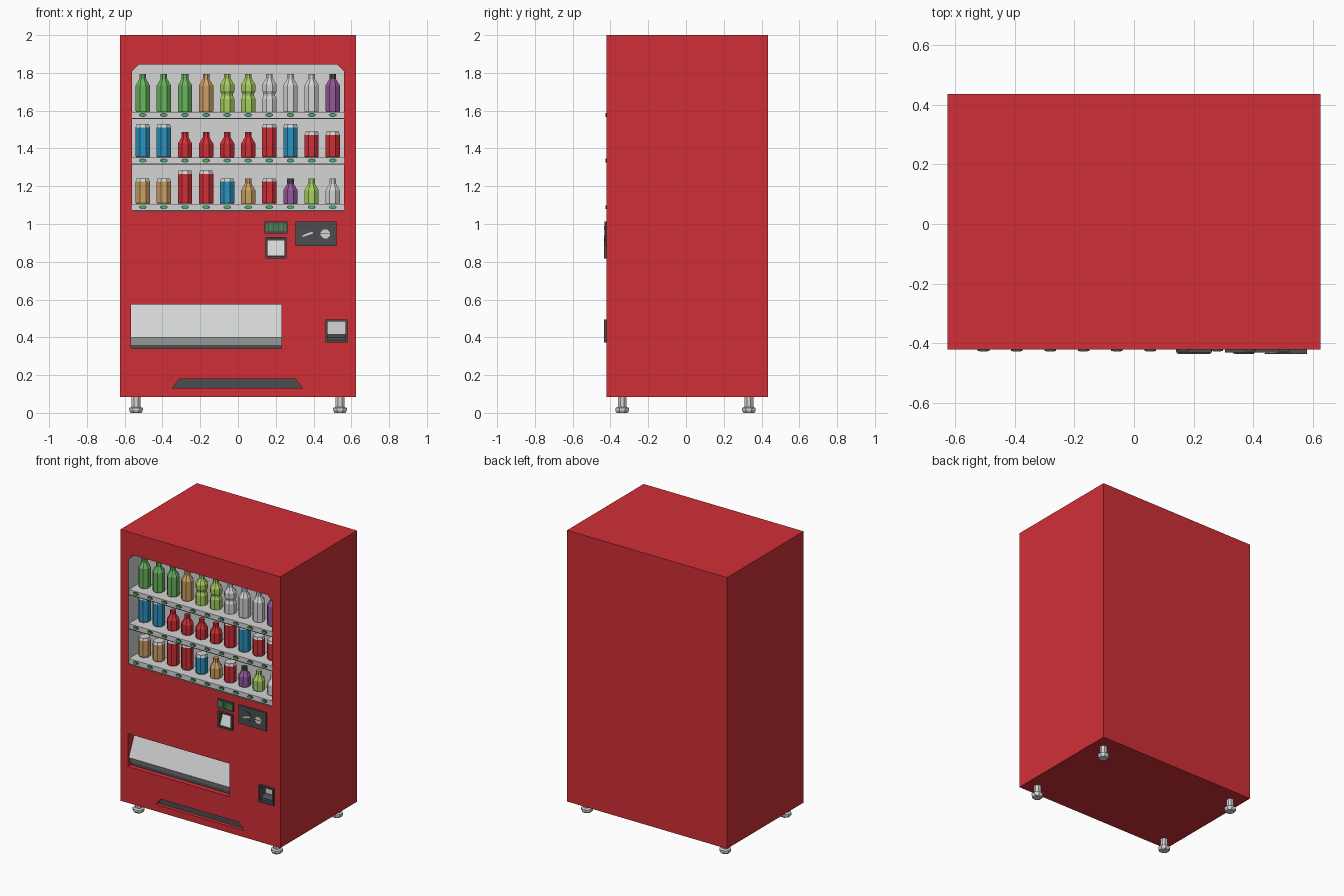
import bpy, bmesh, math

if "Cube" in bpy.data.objects:
    bpy.data.objects.remove(bpy.data.objects["Cube"])

F = -0.42  # y of the cabinet front


def mat(name, r, g, b):
    m = bpy.data.materials.new(name)
    m.diffuse_color = [((c / 255 + 0.055) / 1.055) ** 2.4 for c in (r, g, b)] + [1]
    m.use_nodes = True
    m.node_tree.nodes["Principled BSDF"].inputs["Base Color"].default_value = m.diffuse_color
    return m


RED = mat("red", 208, 47, 55)
GREY = mat("light_grey", 211, 213, 212)
DARK = mat("dark_grey", 76, 77, 78)
GLOW = mat("display_green", 60, 190, 95)
GREEN = mat("bottle_green", 104, 180, 92)
TAN = mat("tan", 204, 160, 100)
LIME = mat("lime", 168, 206, 95)
BLUE = mat("blue", 44, 146, 192)
PURPLE = mat("purple", 148, 88, 152)


def finish(name, bm, mats):
    bmesh.ops.recalc_face_normals(bm, faces=bm.faces[:])
    me = bpy.data.meshes.new(name)
    bm.to_mesh(me)
    bm.free()
    for m in mats:
        me.materials.append(m)
    ob = bpy.data.objects.new(name, me)
    bpy.context.collection.objects.link(ob)
    return ob


def prism(name, pts, a, b, m, axis="y"):
    """Polygon in xz extruded along y, or polygon in yz extruded along x."""
    bm = bmesh.new()
    put = (lambda p, d: (p[0], d, p[1])) if axis == "y" else (lambda p, d: (d, p[0], p[1]))
    A = [bm.verts.new(put(p, a)) for p in pts]
    B = [bm.verts.new(put(p, b)) for p in pts]
    bm.faces.new(A)
    bm.faces.new(B)
    for i in range(len(pts)):
        j = (i + 1) % len(pts)
        bm.faces.new((A[i], A[j], B[j], B[i]))
    return finish(name, bm, [m])


def rect(x0, x1, z0, z1):
    return [(x0, z0), (x1, z0), (x1, z1), (x0, z1)]


def disc(cx, cz, rx, rz, n=8):
    return [(cx + rx * math.cos((i + .5) * math.tau / n),
             cz + rz * math.sin((i + .5) * math.tau / n)) for i in range(n)]


def lathe(name, prof, x, y, z, mats, top_from=99, low_to=-1, n=8):
    """Turned part; bands from top_from up (and up to low_to) take the second material."""
    bm = bmesh.new()
    rings = [[bm.verts.new((x + r * math.cos((i + .5) * math.tau / n),
                            y + r * math.sin((i + .5) * math.tau / n), z + h))
              for i in range(n)] for r, h in prof]
    for k in range(len(rings) - 1):
        for i in range(n):
            j = (i + 1) % n
            f = bm.faces.new((rings[k][i], rings[k][j], rings[k + 1][j], rings[k + 1][i]))
            f.material_index = int(k >= top_from or k <= low_to)
    bm.faces.new(rings[0]).material_index = int(low_to >= 0)
    bm.faces.new(rings[-1]).material_index = int(top_from < 99)
    return finish(name, bm, mats)


# Cabinet: closed box whose front has recesses (outline, depth, material index)
window = [(-.56, 1.065), (.56, 1.065), (.56, 1.81), (.525, 1.845), (-.525, 1.845), (-.56, 1.81)]
vent = [(-.347, .132), (.341, .132), (.304, .18), (-.31, .18)]
holes = [(window, .15, 1, 1),
         (rect(-.567, .229, .341, .574), .10, 0, 2),
         (vent, .025, 0, 2),
         (rect(.155, .247, .828, .92), .05, 2, 2),
         (rect(.473, .57, .383, .485), .05, 2, 1)]
bm = bmesh.new()
front_edges = []


def tube(pts, y1, wall, back):
    A = [bm.verts.new((px, F, pz)) for px, pz in pts]
    B = [bm.verts.new((px, y1, pz)) for px, pz in pts]
    for i in range(len(pts)):
        j = (i + 1) % len(pts)
        bm.faces.new((A[i], A[j], B[j], B[i])).material_index = wall
        front_edges.append(bm.edges.get((A[i], A[j])))
    bm.faces.new(B).material_index = back


tube(rect(-.625, .625, .085, 2.0), .435, 0, 0)
for pts, depth, wall, back in holes:
    tube(pts, F + depth, wall, back)
bmesh.ops.triangle_fill(bm, use_beauty=True, edges=front_edges, normal=(0, -1, 0))
finish("cabinet", bm, [RED, GREY, DARK])

# Feet
for sx in (-1, 1):
    for y in (-.338, .333):
        lathe("foot", [(.031, 0), (.039, .012), (.039, .026), (.025, .032), (.025, .09)],
              sx * .54, y, 0, [GREY])


# Drinks
def bottle(kind, x, z, m, cap):
    h = .202 if kind != "small" else .135
    if kind == "waist":
        prof = [(.041, 0), (.041, .07), (.033, .085), (.033, .095), (.041, .11),
                (.041, .145), (.019, .178), (.019, h)]
    else:
        s = h - .062
        prof = [(.037, 0), (.041, .006), (.041, s), (.019, s + .035), (.019, h)]
    lathe("bottle", prof, x, F + .097, z, [m, DARK], len(prof) - 2 if cap else 99)


def can(kind, x, z, m):
    h = .178 if kind == "tallcan" else .137
    lathe("can", [(.036, 0), (.041, .006), (.041, h - .018), (.036, h - .004), (.036, h)],
          x, F + .097, z, [m, GREY], 2, 0)


T, W, S, C, K = "tall", "waist", "small", "tallcan", "shortcan"
rows = [
    (1.593, [(T, GREEN)] * 3 + [(T, TAN)] + [(W, LIME)] * 2 + [(W, GREY)] + [(T, GREY)] * 2
     + [(T, PURPLE)]),
    (1.352, [(C, BLUE)] * 2 + [(S, RED)] * 4 + [(C, RED), (C, BLUE)] + [(K, RED)] * 2),
    (1.105, [(K, TAN)] * 2 + [(C, RED)] * 2 + [(K, BLUE), (S, TAN), (K, RED), (S, PURPLE),
                                               (S, LIME), (S, GREY)]),
]
for z, drinks in rows:
    # Shelf with dark lower trim
    prism("shelf", rect(-.56, .56, z - .032, z), F + .001, F + .15, GREY)
    prism("shelf_trim", rect(-.56, .56, z - .038, z - .032), F + .001, F + .15, DARK)
    for i, (kind, m) in enumerate(drinks):
        x = -.504 + i * .1117
        if kind in (C, K):
            can(kind, x, z, m)
        else:
            bottle(kind, x, z, m, m is PURPLE)
        # Selection button
        prism("button_rim", disc(x, z - .016, .021, .011), F - .006, F + .003, DARK)
        prism("button_light", disc(x, z - .016, .015, .007), F - .007, F - .005, GLOW)

# Green readout: dark box with lit bars
prism("readout", rect(.14, .262, .951, 1.014), F - .011, F, DARK)
for i in range(4):
    for dx in (-.008, .008):
        x = .162 + i * .026 + dx
        prism("readout_bar", rect(x - .003, x + .003, .962, 1.003), F - .0125, F - .01, GLOW)


# Frames around the note slot and coin return
def frame(name, x0, x1, z0, z1, t=.01):
    for r in (rect(x0, x1, z0, z0 + t), rect(x0, x1, z1 - t, z1),
              rect(x0, x0 + t, z0 + t, z1 - t), rect(x1 - t, x1, z0 + t, z1 - t)):
        prism(name, r, F - .015, F, DARK)


frame("note_slot_frame", .145, .257, .818, .93)
prism("note_slot_flap", [(F + .035, .915), (F - .005, .83), (F + .045, .83), (F + .045, .915)],
      .156, .246, GREY, "x")
frame("coin_return_frame", .463, .58, .373, .495)
prism("coin_return_lip", [(F + .005, .383), (F + .005, .40), (F + .03, .414), (F + .05, .414),
                          (F + .05, .383)], .473, .57, DARK, "x")

# Coin panel with lever dial and lock
prism("coin_panel", rect(.304, .521, .884, 1.014), F - .01, F, DARK)
prism("lever_dial", disc(.368, .948, .038, .038, 10), F - .014, F - .01, DARK)
prism("lever", [(.338, .938), (.345, .932), (.398, .95), (.394, .958), (.37, .952)],
      F - .015, F - .013, GREY)
prism("coin_lock", disc(.462, .948, .026, .026), F - .014, F - .01, GREY)
prism("coin_slot", rect(.437, .487, .946, .95), F - .015, F - .013, DARK)

# Delivery flap: slanted cover that folds back under, with a dark sill
prism("delivery_flap", [(F + .087, .574), (F + .012, .40), (F + .035, .36), (F + .1, .36),
                        (F + .1, .574)], -.567, .229, GREY, "x")
prism("delivery_sill", rect(-.567, .229, .341, .36), F + .035, F + .1, DARK)
